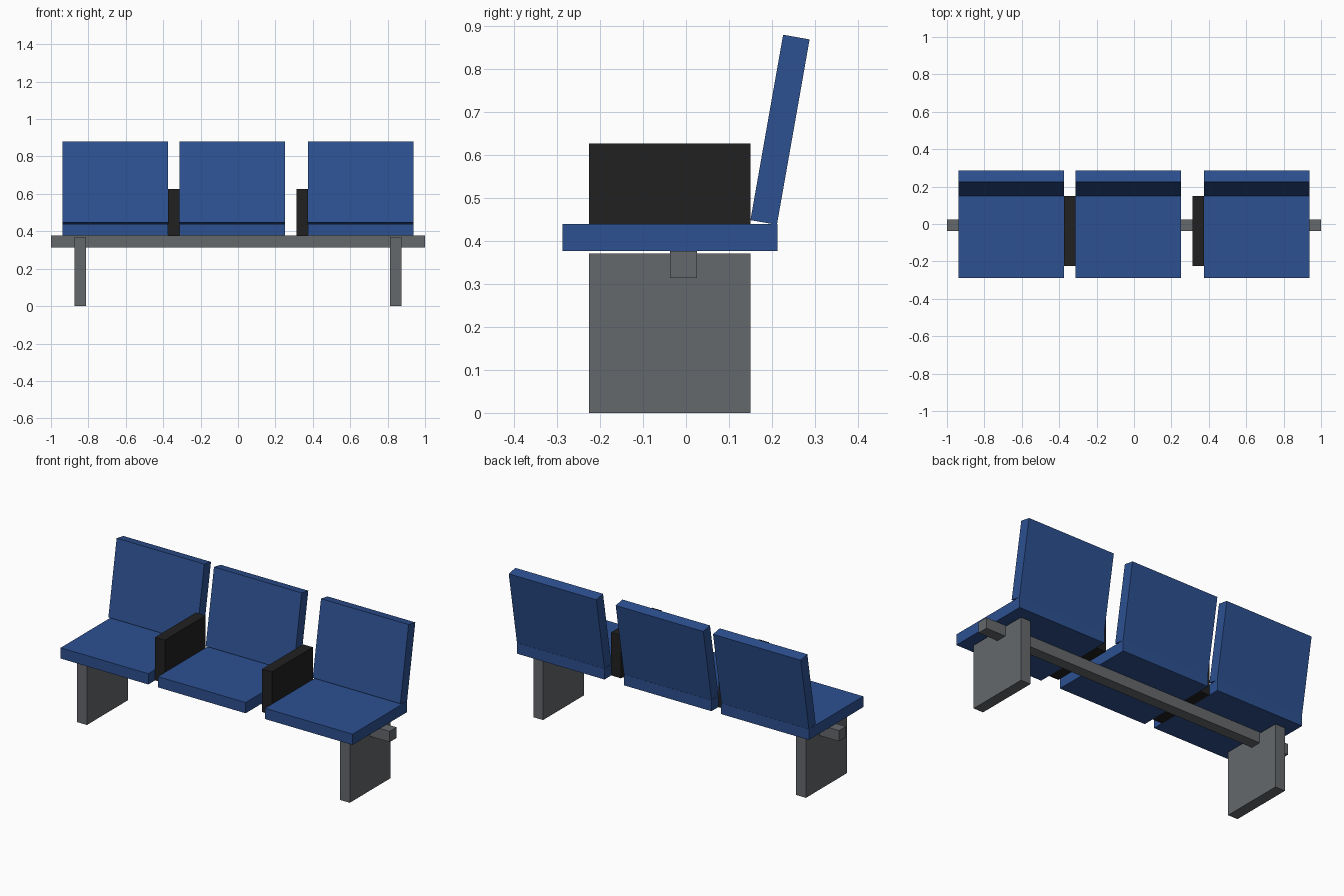
import bpy, math

if "Cube" in bpy.data.objects:
    bpy.data.objects.remove(bpy.data.objects["Cube"])

def material(name, rgb):
    m = bpy.data.materials.new(name)
    m.diffuse_color = (*rgb, 1.0)
    m.use_nodes = True
    m.node_tree.nodes["Principled BSDF"].inputs["Base Color"].default_value = m.diffuse_color
    return m

BLUE = material("blue upholstery", (0.026, 0.082, 0.285))
GREY = material("grey metal", (0.130, 0.138, 0.150))
BLACK = material("black armrest", (0.015, 0.015, 0.015))

def box(name, center, size, mat, tilt=0.0):
    bpy.ops.mesh.primitive_cube_add(size=1, location=center, rotation=(tilt, 0, 0))
    ob = bpy.context.object
    ob.name = name
    ob.scale = size
    bpy.ops.object.transform_apply(location=False, rotation=False, scale=True)
    ob.data.materials.append(mat)
    return ob

U = 0.0625  # bar and cushion thickness

# Support beam
box("beam", (0, -0.006, 0.345), (2.0, U, U), GREY)

# Leg panels and armrests
for side, s in (("left", -1), ("right", 1)):
    box(f"{side}_leg", (s * 0.844, -0.0375, 0.185), (U, 0.375, 0.37), GREY)
    box(f"{side}_armrest", (s * 0.344, -0.0375, 0.501), (U, 0.375, 0.25), BLACK)

# Seats with reclined backrests
for label, x in (("left", -0.656), ("middle", -0.031), ("right", 0.656)):
    box(f"{label}_seat", (x, -0.0375, 0.4075), (0.5625, 0.5, U), BLUE)
    box(f"{label}_backrest", (x, 0.2185, 0.658), (0.5625, U, 0.4375), BLUE,
        tilt=-math.radians(10))
